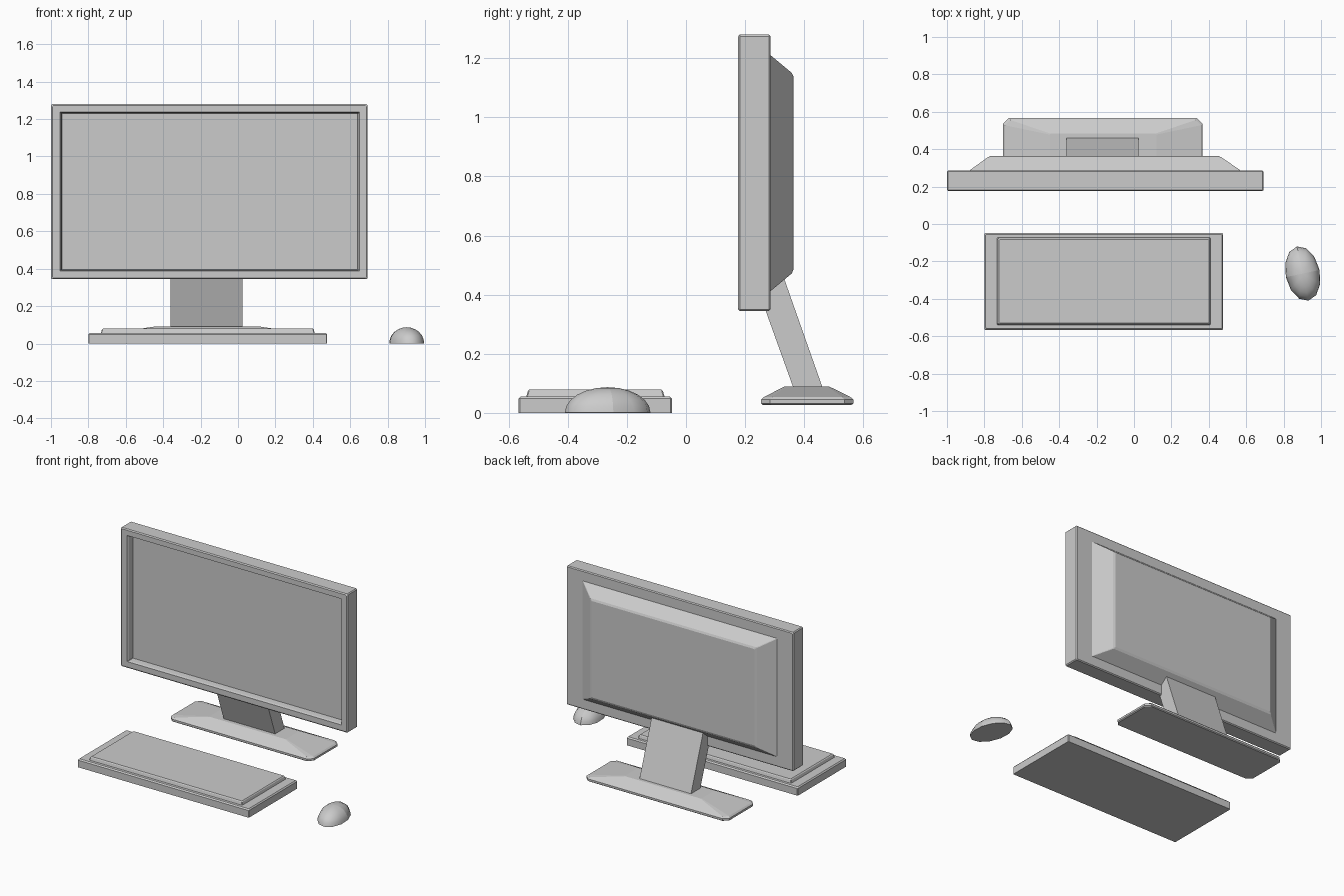
import bpy, bmesh, math
from mathutils import Matrix

if "Cube" in bpy.data.objects:
    bpy.data.objects.remove(bpy.data.objects["Cube"])


def finish(name, bm):
    bmesh.ops.recalc_face_normals(bm, faces=bm.faces)
    me = bpy.data.meshes.new(name)
    bm.to_mesh(me)
    bm.free()
    ob = bpy.data.objects.new(name, me)
    bpy.context.collection.objects.link(ob)
    return ob


def loft(name, rings, axis='Z'):
    """Skin chamfered rectangles (u0, u1, v0, v1, level, chamfer) along an axis."""
    bm = bmesh.new()
    loops = []
    for u0, u1, v0, v1, h, c in rings:
        pts = [(u0 + c, v0), (u1 - c, v0), (u1, v0 + c), (u1, v1 - c),
               (u1 - c, v1), (u0 + c, v1), (u0, v1 - c), (u0, v0 + c)]
        loops.append([bm.verts.new((u, v, h) if axis == 'Z' else (u, h, v)) for u, v in pts])
    for a, b in zip(loops, loops[1:]):
        for i in range(8):
            j = (i + 1) % 8
            bm.faces.new((a[i], a[j], b[j], b[i]))
    bm.faces.new(loops[0])
    bm.faces.new(loops[-1])
    return finish(name, bm)


# Monitor: recessed screen, bezel, casing and bulged back
loft("monitor", [
    (-0.942, 0.64, 0.395, 1.23, 0.225, 0.002),
    (-0.945, 0.643, 0.392, 1.233, 0.19, 0.002),
    (-0.953, 0.65, 0.388, 1.238, 0.176, 0.002),
    (-0.993, 0.686, 0.351, 1.273, 0.176, 0.005),
    (-1.0, 0.693, 0.344, 1.28, 0.182, 0.006),
    (-1.0, 0.693, 0.344, 1.28, 0.28, 0.006),
    (-0.994, 0.687, 0.35, 1.274, 0.286, 0.005),
    (-0.88, 0.57, 0.412, 1.21, 0.286, 0.003),
    (-0.78, 0.465, 0.472, 1.15, 0.358, 0.004),
    (-0.765, 0.45, 0.487, 1.137, 0.364, 0.004),
], axis='Y')

# Foot of the stand
loft("stand_base", [
    (-0.695, 0.36, 0.26, 0.56, 0.027, 0.03),
    (-0.70, 0.367, 0.254, 0.566, 0.032, 0.03),
    (-0.70, 0.367, 0.254, 0.566, 0.045, 0.03),
    (-0.69, 0.357, 0.264, 0.556, 0.054, 0.028),
    (-0.45, 0.12, 0.335, 0.483, 0.09, 0.005),
])

# Leaning neck: side profile extruded across x
bm = bmesh.new()
profile = [(0.365, 0.08), (0.464, 0.08), (0.33, 0.46), (0.25, 0.40)]
face = bm.faces.new([bm.verts.new((-0.36, y, z)) for y, z in profile])
ext = bmesh.ops.extrude_face_region(bm, geom=[face])
bmesh.ops.translate(bm, vec=(0.384, 0, 0),
                    verts=[v for v in ext["geom"] if isinstance(v, bmesh.types.BMVert)])
finish("stand_neck", bm)

# Keyboard with raised key panel
loft("keyboard", [
    (-0.80, 0.477, -0.566, -0.048, 0.0, 0.004),
    (-0.80, 0.477, -0.566, -0.048, 0.048, 0.004),
    (-0.793, 0.47, -0.558, -0.056, 0.056, 0.004),
    (-0.733, 0.41, -0.54, -0.073, 0.056, 0.004),
    (-0.728, 0.405, -0.535, -0.078, 0.074, 0.004),
    (-0.722, 0.40, -0.53, -0.083, 0.079, 0.004),
])

# Mouse: half ellipsoid, turned slightly, with sharp button seams
bm = bmesh.new()
bmesh.ops.create_uvsphere(bm, u_segments=12, v_segments=12, radius=1)
bmesh.ops.bisect_plane(bm, geom=bm.verts[:] + bm.edges[:] + bm.faces[:], dist=1e-5,
                       plane_co=(0, 0, 0), plane_no=(0, 0, 1), clear_inner=True)
bmesh.ops.holes_fill(bm, edges=[e for e in bm.edges if e.is_boundary], sides=0)
for e in bm.edges:
    across = all(abs(v.co.y) < 1e-4 for v in e.verts)
    along = all(abs(v.co.x) < 1e-4 and v.co.y > -1e-4 for v in e.verts)
    if across or along:
        e.smooth = False
for f in bm.faces:
    f.smooth = True
for e in bm.edges:
    if all(abs(v.co.z) < 1e-4 for v in e.verts):
        e.smooth = False
bm.transform(Matrix.Translation((0.902, -0.265, 0.001)) @
             Matrix.Rotation(math.radians(12), 4, 'Z') @
             Matrix.Diagonal((0.092, 0.148, 0.086, 1)))
finish("mouse", bm)
